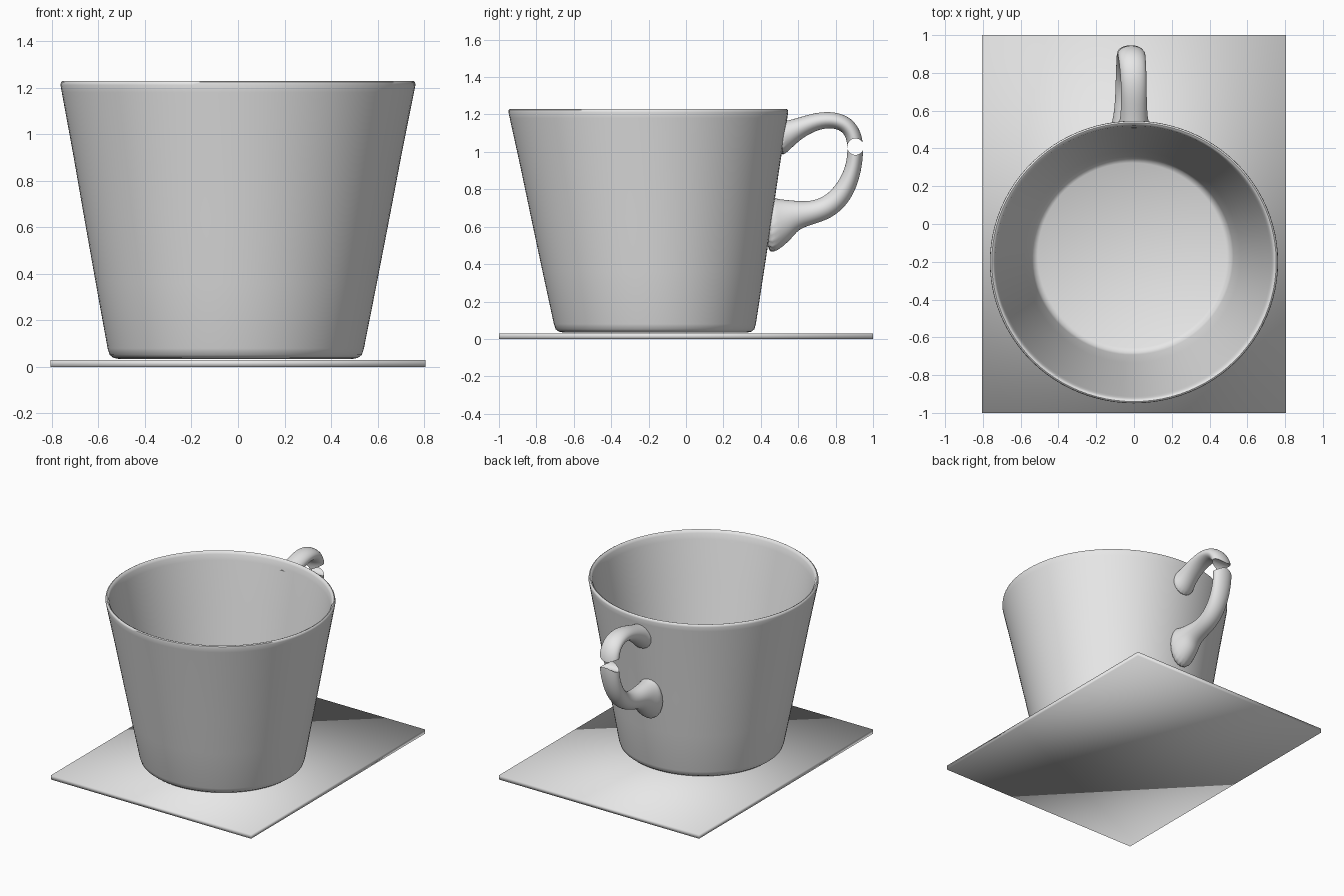
import bpy, bmesh, math
from mathutils import Vector

if "Cube" in bpy.data.objects:
    bpy.data.objects.remove(bpy.data.objects["Cube"])

grey = bpy.data.materials.new("plain_grey")
grey.diffuse_color = (0.8, 0.8, 0.8, 1)
grey.use_nodes = True
grey.node_tree.nodes["Principled BSDF"].inputs["Base Color"].default_value = grey.diffuse_color


def make_object(name, bm):
    bmesh.ops.recalc_face_normals(bm, faces=bm.faces)
    mesh = bpy.data.meshes.new(name)
    bm.to_mesh(mesh)
    bm.free()
    mesh.materials.append(grey)
    obj = bpy.data.objects.new(name, mesh)
    bpy.context.collection.objects.link(obj)
    return obj


def activate(obj):
    bpy.ops.object.select_all(action='DESELECT')
    obj.select_set(True)
    bpy.context.view_layer.objects.active = obj


def bridge(bm, a, b):
    n = len(a)
    for i in range(n):
        bm.faces.new((a[i], a[(i + 1) % n], b[(i + 1) % n], b[i]))


# Base plate: thin slab with softened corner normals
bm = bmesh.new()
bmesh.ops.create_cube(bm, size=1)
for v in bm.verts:
    v.co = Vector((v.co.x * 1.61, v.co.y * 2, (v.co.z + 0.5) * 0.03))
plate = make_object("base_plate", bm)
plate.data.shade_smooth()

# Cup: slightly skewed tapered wall, outside then inside
BOTTOM, TOP = 0.034, 1.23
profile = [(0.50, 0.034), (0.525, 0.039), (0.542, 0.052), (0.551, 0.08),
           (0.604, 0.36), (0.656, 0.64), (0.707, 0.92), (0.757, 1.18),
           (0.763, 1.212), (0.761, 1.225), (0.753, 1.23), (0.744, 1.226),
           (0.736, 1.21), (0.728, 1.17), (0.676, 0.89), (0.624, 0.61),
           (0.572, 0.33), (0.535, 0.13), (0.524, 0.10), (0.50, 0.085)]


def cup_center(z):
    t = (z - BOTTOM) / (TOP - BOTTOM)
    return Vector((-0.01 + 0.01 * t, -0.165 - 0.037 * t, z))


bm = bmesh.new()
SIDES = 96
rings = []
for r, z in profile:
    c = cup_center(z)
    rings.append([bm.verts.new(c + Vector((r * math.cos(a), 0.98 * r * math.sin(a), 0)))
                  for a in (2 * math.pi * i / SIDES for i in range(SIDES))])
for a, b in zip(rings, rings[1:]):
    bridge(bm, a, b)
bm.faces.new(rings[0])
bm.faces.new(rings[-1])
cup = make_object("cup", bm)
activate(cup)
bpy.ops.object.shade_smooth_by_angle(angle=math.radians(50))

# Handle: swept oval (x, y, z, half height, half width) flaring into the wall
path = [(0.0, 0.47, 1.055, 0.12, 0.10), (0.0, 0.53, 1.09, 0.077, 0.078),
        (0.0, 0.60, 1.125, 0.055, 0.07), (0.0, 0.70, 1.167, 0.046, 0.068),
        (-0.003, 0.79, 1.173, 0.045, 0.07), (-0.008, 0.86, 1.147, 0.045, 0.072),
        (-0.013, 0.898, 1.09, 0.044, 0.074), (-0.016, 0.907, 1.02, 0.043, 0.074),
        (-0.02, 0.90, 0.93, 0.043, 0.072), (-0.024, 0.87, 0.835, 0.050, 0.07),
        (-0.028, 0.82, 0.755, 0.058, 0.068), (-0.031, 0.75, 0.697, 0.061, 0.067),
        (-0.033, 0.66, 0.672, 0.063, 0.068), (-0.034, 0.58, 0.663, 0.08, 0.074),
        (-0.034, 0.51, 0.64, 0.125, 0.09), (-0.034, 0.43, 0.59, 0.22, 0.12)]


def wall_y(x, z):
    r = 0.551 + (z - 0.08) * 0.1875
    c = cup_center(z)
    return c.y + 0.98 * math.sqrt(r * r - (x - c.x) ** 2)


bm = bmesh.new()
rings = []
last = len(path) - 1
for k, (x, y, z, h, w) in enumerate(path):
    p, q = path[max(k - 1, 0)], path[min(k + 1, last)]
    t = Vector((0, q[1] - p[1], q[2] - p[2])).normalized()
    up = Vector((0, -t.z, t.y))
    ring = []
    for i in range(20):
        a = 2 * math.pi * i / 20
        co = Vector((x, y, z)) + up * h * math.sin(a) + Vector((w * math.cos(a), 0, 0))
        if k in (0, last):  # ends sit inside the wall thickness
            co.y = wall_y(co.x, co.z) - 0.014
        ring.append(bm.verts.new(co))
    rings.append(ring)
for a, b in zip(rings, rings[1:]):
    bridge(bm, a, b)
bm.faces.new(rings[0])
bm.faces.new(rings[-1])
handle = make_object("handle", bm)
sub = handle.modifiers.new("smooth", 'SUBSURF')
sub.levels = sub.render_levels = 2

# Round break through the outer bend of the handle
bpy.ops.mesh.primitive_cylinder_add(vertices=32, radius=0.044, depth=0.5,
                                    location=(0, 0.906, 1.028),
                                    rotation=(0, math.pi / 2, 0))
cutter = bpy.context.object
cutter.name = "handle_gap_cutter"
cutter.hide_render = True
cut = handle.modifiers.new("gap", 'BOOLEAN')
cut.operation = 'DIFFERENCE'
cut.solver = 'EXACT'
cut.object = cutter
activate(handle)
bpy.ops.object.convert(target='MESH')
bpy.data.objects.remove(cutter)
activate(handle)
bpy.ops.object.shade_smooth_by_angle(angle=math.radians(40))
